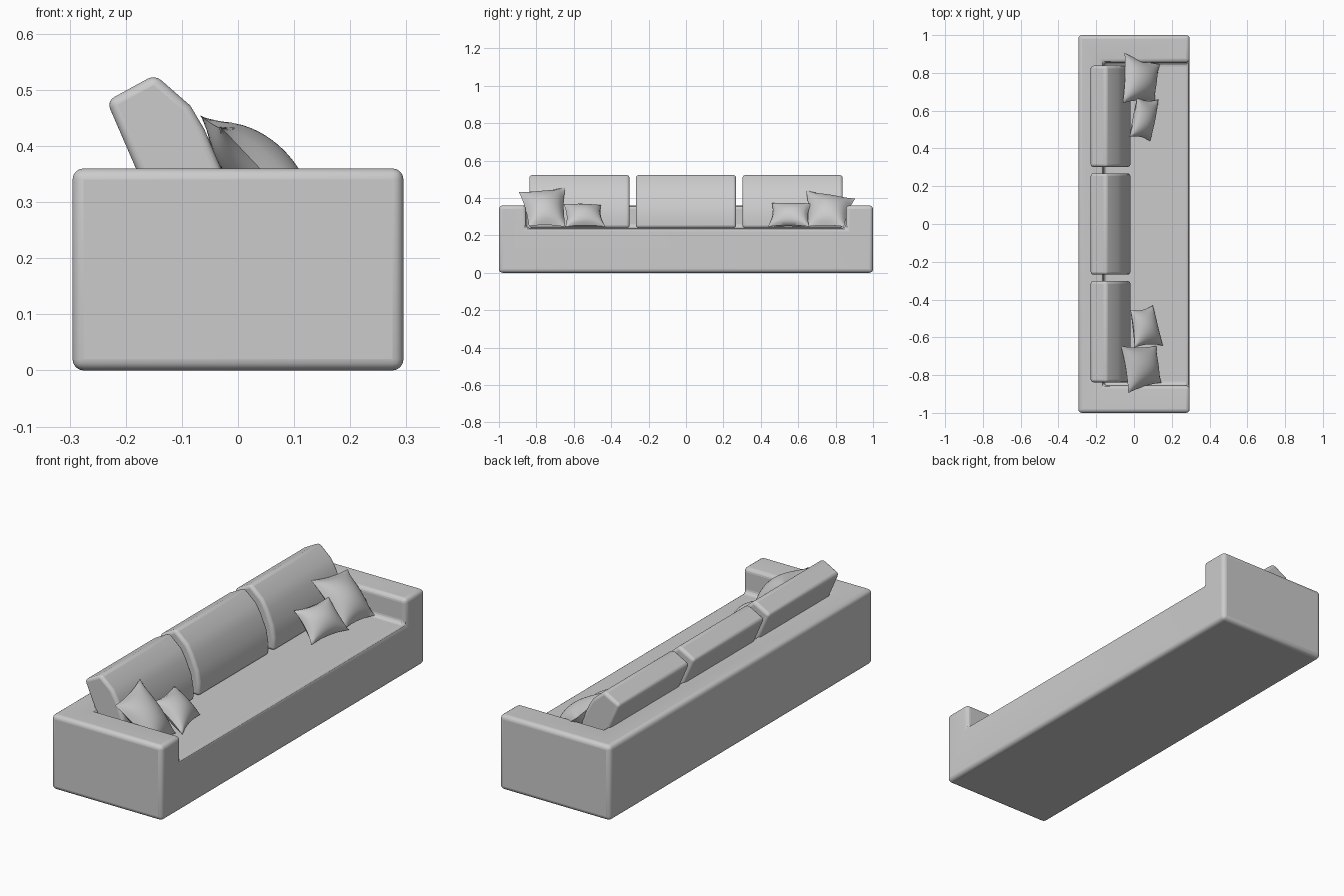
import bpy, bmesh
from mathutils import Vector

if "Cube" in bpy.data.objects:
    bpy.data.objects.remove(bpy.data.objects["Cube"])


def add_mesh(name, bm):
    bmesh.ops.recalc_face_normals(bm, faces=bm.faces)
    me = bpy.data.meshes.new(name)
    bm.to_mesh(me)
    bm.free()
    ob = bpy.data.objects.new(name, me)
    bpy.context.collection.objects.link(ob)
    return ob


def smooth(ob, angle=0.7):
    bpy.ops.object.select_all(action='DESELECT')
    ob.select_set(True)
    bpy.context.view_layer.objects.active = ob
    bpy.ops.object.shade_smooth_by_angle(angle=angle)


def add_bevel(ob, width, segments):
    m = ob.modifiers.new("soft_edges", 'BEVEL')
    m.width = width
    m.segments = segments
    m.limit_method = 'ANGLE'
    m.angle_limit = 0.7


def box(name, lo, hi):
    bm = bmesh.new()
    bmesh.ops.create_cube(bm, size=1)
    for v in bm.verts:
        v.co = [a + (b - a) * (c + 0.5) for a, b, c in zip(lo, hi, v.co)]
    return add_mesh(name, bm)


# Sofa body: block with the seat well cut out, leaving arms and back
body = box("sofa_body", (-0.295, -1, 0), (0.295, 1, 0.36))
well = box("seat_well_cutter", (-0.16, -0.855, 0.24), (0.5, 0.855, 0.6))
well.hide_render = True
well.hide_viewport = True
cut = body.modifiers.new("seat_well", 'BOOLEAN')
cut.object = well
cut.operation = 'DIFFERENCE'
cut.solver = 'EXACT'
add_bevel(body, 0.02, 4)
smooth(body)

# Three leaning back cushions: side profile (x, z) extruded along y
PROFILE = [(-0.234, 0.48), (-0.148, 0.527), (-0.085, 0.472), (-0.06, 0.43),
           (-0.03, 0.36), (-0.019, 0.30), (-0.019, 0.24), (-0.13, 0.24)]


def back_cushion(name, y0, y1):
    bm = bmesh.new()
    face = bm.faces.new([bm.verts.new((x, y0, z)) for x, z in PROFILE])
    ext = bmesh.ops.extrude_face_region(bm, geom=[face])
    for g in ext["geom"]:
        if isinstance(g, bmesh.types.BMVert):
            g.co.y = y1
    ob = add_mesh(name, bm)
    add_bevel(ob, 0.015, 4)
    smooth(ob)


for label, yc in (("left", -0.57), ("middle", 0), ("right", 0.57)):
    back_cushion("back_cushion_" + label, yc - 0.268, yc + 0.268)


# Throw pillows: patch between four corners, puffed on both sides
def pillow(name, corners, puff, pinch, rim, n=20):
    a, b, c, d = map(Vector, corners)    # top a-b, bottom d-c
    normal = (b - a + c - d).cross(d - a + c - b).normalized()
    if normal.x < 0:
        normal.negate()
    bm = bmesh.new()
    for side in (1, -0.8):
        grid = bmesh.ops.create_grid(bm, x_segments=n, y_segments=n, size=1)
        for v in grid["verts"]:
            u, w = v.co.x, v.co.y
            iu, iw = (max(0, 1 - (t / rim) ** 2) for t in (u, w))
            edge = max(abs(u), abs(w)) > 0.999
            h = 0 if edge else 0.003 + puff * (iu * iw) ** 0.6
            s = (u * (1 - pinch * (1 - w * w)) + 1) / 2
            t = (w * (1 - pinch * (1 - u * u)) + 1) / 2
            v.co = d.lerp(c, s).lerp(a.lerp(b, s), t) + normal * h * side
    bmesh.ops.remove_doubles(bm, verts=bm.verts, dist=0.0002)
    smooth(add_mesh(name, bm), 0.8)


pillow("large_pillow_left", [(-0.07, -0.645, 0.457), (-0.03, -0.895, 0.433),
       (0.145, -0.84, 0.25), (0.12, -0.645, 0.245)], 0.058, 0.08, 0.94)
pillow("large_pillow_right", [(-0.06, 0.64, 0.442), (-0.05, 0.905, 0.397),
       (0.137, 0.845, 0.247), (0.11, 0.65, 0.247)], 0.058, 0.08, 0.94)
pillow("small_pillow_left", [(-0.02, -0.455, 0.362), (0.0, -0.655, 0.367),
       (0.155, -0.645, 0.247), (0.1, -0.43, 0.247)], 0.048, 0.12, 1.0)
pillow("small_pillow_right", [(-0.025, 0.46, 0.374), (0.015, 0.67, 0.372),
       (0.13, 0.66, 0.247), (0.085, 0.437, 0.247)], 0.048, 0.12, 1.0)
